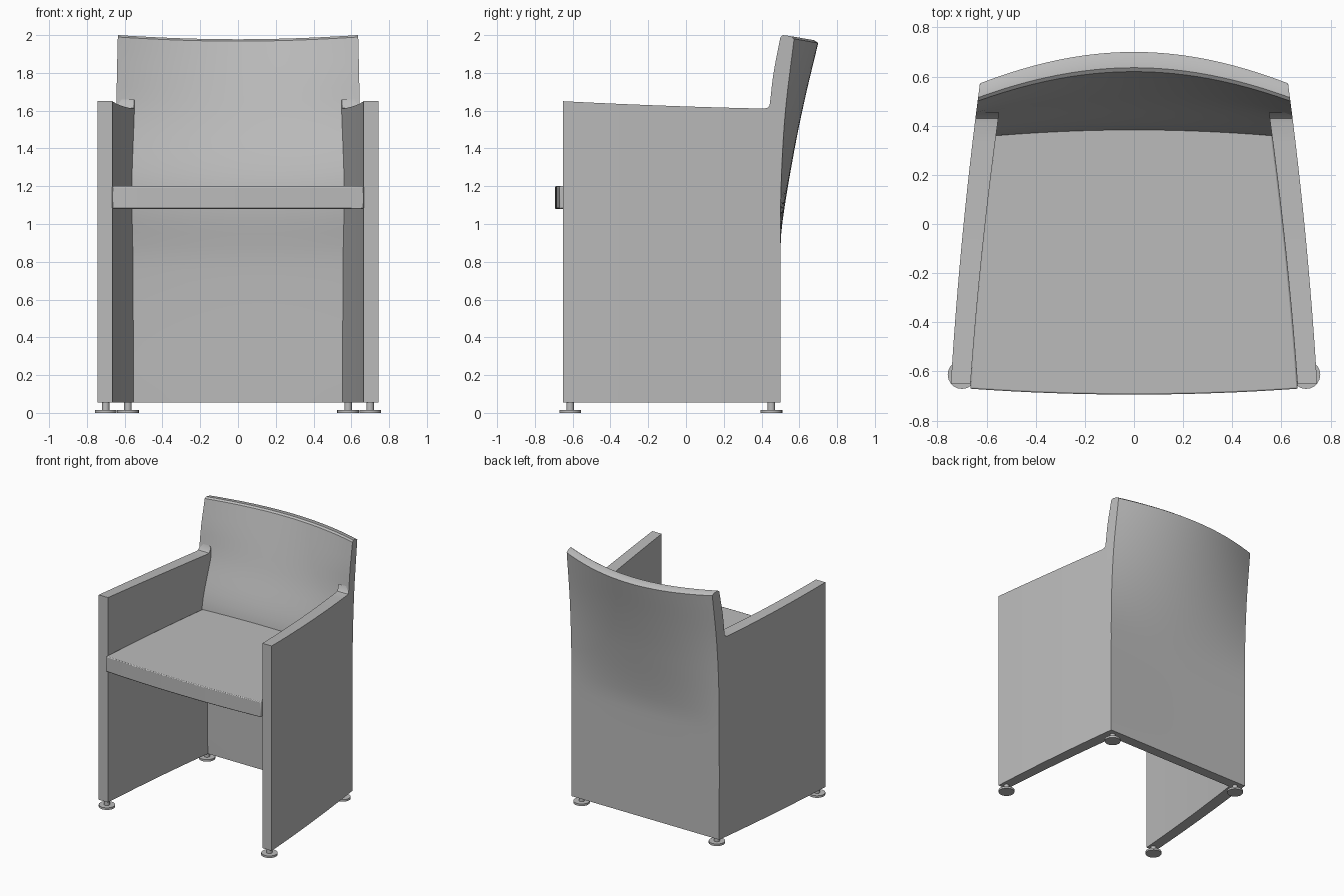
import bpy
import bmesh
import math
from mathutils import Matrix, Vector

cube = bpy.data.objects.get("Cube")
if cube:
    bpy.data.objects.remove(cube, do_unlink=True)

GREY = (0.5, 0.5, 0.5, 1)
grey = bpy.data.materials.new("plain grey")
grey.use_nodes = True
grey.diffuse_color = GREY
grey.node_tree.nodes["Principled BSDF"].inputs["Base Color"].default_value = GREY

BASE = 0.055      # underside of the panels
FRONT = -0.65     # front edge of the side panels


def outer(y):
    """Half width of the chair at depth y."""
    t = y - FRONT
    return 0.745 - 0.06 * t - 0.03 * t * t


def inner(y):
    return outer(y) - 0.08 - 0.012 * (y - FRONT)


def smooth_curve(knots, z):
    """Smooth interpolation through (z, y) knots."""
    n = len(knots)

    def slope(i):
        a, b = knots[max(i - 1, 0)], knots[min(i + 1, n - 1)]
        return (b[1] - a[1]) / (b[0] - a[0])

    i = 0
    while i < n - 2 and z > knots[i + 1][0]:
        i += 1
    (z0, y0), (z1, y1) = knots[i], knots[i + 1]
    h = z1 - z0
    t = min(max((z - z0) / h, 0), 1)
    return ((2 * t**3 - 3 * t**2 + 1) * y0 + (t**3 - 2 * t**2 + t) * h * slope(i)
            + (3 * t**2 - 2 * t**3) * y1 + (t**3 - t**2) * h * slope(i + 1))


def finish(name, bm, bevel=0, mirror=False):
    bmesh.ops.recalc_face_normals(bm, faces=bm.faces)
    mesh = bpy.data.meshes.new(name)
    bm.to_mesh(mesh)
    bm.free()
    mesh.materials.append(grey)
    obj = bpy.data.objects.new(name, mesh)
    bpy.context.collection.objects.link(obj)
    if mirror:
        obj.modifiers.new("mirror", 'MIRROR')
    if bevel:
        mod = obj.modifiers.new("bevel", 'BEVEL')
        mod.width, mod.segments, mod.limit_method = bevel, 2, 'ANGLE'
        mod.angle_limit = math.radians(50)
    bpy.ops.object.select_all(action='DESELECT')
    obj.select_set(True)
    bpy.context.view_layer.objects.active = obj
    bpy.ops.object.shade_smooth_by_angle(angle=math.radians(35))
    return obj


def loft(name, rings, **options):
    """Skin closed rings; each end is capped with a strip of quads."""
    bm = bmesh.new()
    rows = [[bm.verts.new(p) for p in ring] for ring in rings]
    n = len(rows[0])
    for a, b in zip(rows, rows[1:]):
        for i in range(n):
            j = (i + 1) % n
            bm.faces.new((a[i], a[j], b[j], b[i]))
    for row in (rows[0], rows[-1]):
        for i in range(n // 2 - 1):
            bm.faces.new((row[i], row[i + 1], row[n - 2 - i], row[n - 1 - i]))
    return finish(name, bm, **options)


# Curved backrest: flat at the floor, hollowed towards the top
front_mid = [(BASE, .42), (.8, .41), (1.2, .38), (1.6, .50), (1.8, .56), (2, .62)]
front_edge = [(BASE, .42), (.8, .40), (1.2, .35), (1.6, .437), (1.8, .462), (2, .50)]
rear_mid = [(BASE, .50), (.8, .50), (1, .507), (1.4, .57), (1.7, .63), (2, .70)]
rear_edge = [(BASE, .50), (.8, .50), (1.2, .503), (1.6, .525), (2, .572)]
ROWS = 30


def back_ring(u):
    s = u * u

    def side(mid, edge, top):
        pts = []
        for k in range(ROWS + 1):
            f = k / ROWS
            y = (1 - s) * smooth_curve(mid, BASE + f * (2 - BASE)) \
                + s * smooth_curve(edge, BASE + f * (2 - BASE))
            pts.append(Vector((u * outer(y), y, BASE + f * (top - BASE))))
        return pts

    drop = 0.022 * (1 - s)
    front = side(front_mid, front_edge, 1.99 - drop)
    rear = side(rear_mid, rear_edge, 1.98 - drop)
    # softly rounded top edge
    a, b = front[-1], rear[-1]
    crown = [a.lerp(b, f) + Vector((0, 0, 0.012)) for f in (0.2, 0.75)]
    return front + crown + rear[::-1]


loft("backrest", [back_ring(-1 + k / 12) for k in range(25)])


# Side panels: armrest and leg in one, sweeping up into the backrest
def panel_ring(y, top):
    return [(inner(y), y, BASE), (outer(y), y, BASE),
            (outer(y), y, top), (inner(y), y, top)]


stations = []
for k in range(15):
    f = k / 14
    stations.append((FRONT + f * 1.06, 1.65 - 0.055 * f + 0.016 * f * f))
stations += [(0.43, 1.614), (0.443, 1.628), (0.453, 1.66)]
loft("side_panels", [panel_ring(y, top) for y, top in stations], mirror=True)


# Seat: fits between the panels, with a bowed front lip
def seat_ring(u):
    front = -0.694 + 0.024 * u * u
    ys = [front + (0.42 - front) * k / 10 for k in range(11)]
    return ([(u * inner(y), y, 1.08) for y in ys]
            + [(u * inner(y), y, 1.2) for y in reversed(ys)])


loft("seat", [seat_ring(-1 + k / 8) for k in range(17)], bevel=0.006)


# Glide feet: a disc on a short stem
def feet(name, x, y):
    bm = bmesh.new()
    for radius, low, high in ((0.058, 0, 0.016), (0.02, 0.014, BASE + 0.01)):
        bmesh.ops.create_cone(
            bm, cap_ends=True, segments=20, radius1=radius, radius2=radius,
            depth=high - low, matrix=Matrix.Translation((x, y, (low + high) / 2)))
    finish(name, bm, mirror=True)


feet("front_feet", 0.70, -0.613)
feet("rear_feet", 0.583, 0.452)
